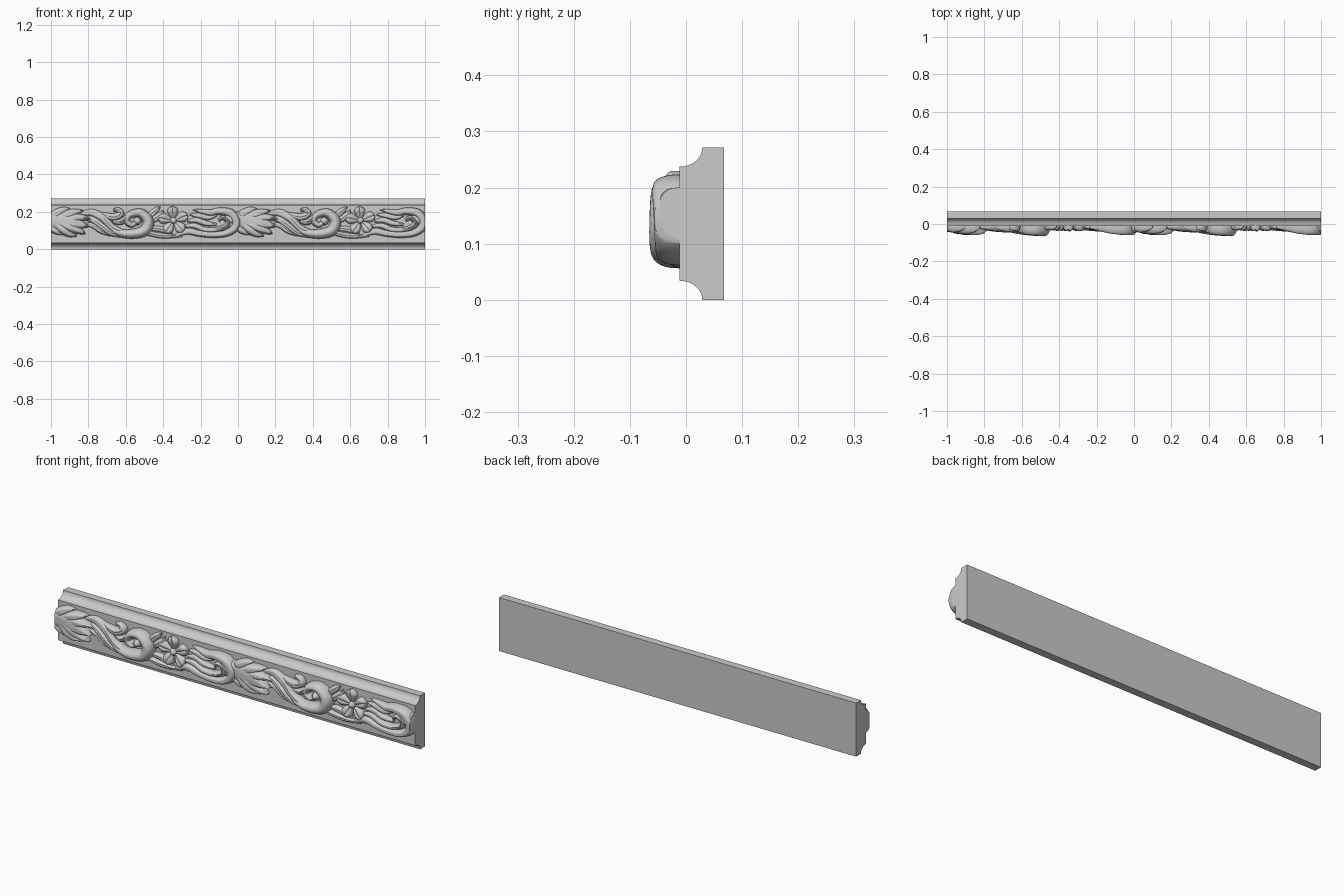
import bpy, bmesh
from math import sin, cos, pi, radians, exp, sqrt
from mathutils import Vector, Matrix

FACE = -0.012          # front plane of the board


def finish(bm, name, angle=40):
    bmesh.ops.recalc_face_normals(bm, faces=bm.faces[:])
    me = bpy.data.meshes.new(name)
    bm.to_mesh(me)
    bm.free()
    ob = bpy.data.objects.new(name, me)
    bpy.context.collection.objects.link(ob)
    bpy.ops.object.select_all(action='DESELECT')
    ob.select_set(True)
    bpy.context.view_layer.objects.active = ob
    bpy.ops.object.shade_smooth_by_angle(angle=radians(angle))
    return ob


def spline(pts, steps=9):
    """Catmull-Rom through (x, z, half width, height) points."""
    P = [Vector(p) for p in pts]
    P = [2 * P[0] - P[1]] + P + [2 * P[-1] - P[-2]]
    out = []
    for i in range(1, len(P) - 2):
        a, b, c, d = P[i - 1:i + 3]
        for s in range(steps):
            t = s / steps
            out.append(0.5 * (2 * b + (c - a) * t + (2 * a - 5 * b + 4 * c - d) * t * t
                              + (3 * b - a - 3 * c + d) * t ** 3))
    return out + [P[-2]]


def stroke(bm, pts, ox, groove=0.0, n=14):
    """Carved leaf or stem: domed section swept along a flat path."""
    S = spline(pts)
    rings = []
    for i, p in enumerate(S):
        q = S[min(i + 1, len(S) - 1)] - S[max(i - 1, 0)]
        t = Vector((q[0], q[1])).normalized()
        w, h = max(p[2], 0.001), max(p[3], 0.002)
        ring = []
        for k in range(n + 1):
            u = -cos(pi * k / n)
            d = h * (sqrt(max(0, 1 - u * u)) ** 0.8 - groove * exp(-(u / 0.22) ** 2))
            ring.append(bm.verts.new((ox + p[0] - t.y * w * u, FACE - d, p[1] + t.x * w * u)))
        for u in (1, -1):
            ring.append(bm.verts.new((ox + p[0] - t.y * w * u, 0.0, p[1] + t.x * w * u)))
        rings.append(ring)
    m = n + 3
    for a, b in zip(rings, rings[1:]):
        for k in range(m):
            bm.faces.new((a[k], a[(k + 1) % m], b[(k + 1) % m], b[k]))
    bm.faces.new(rings[0])
    bm.faces.new(rings[-1])


def ball(bm, x, z, r, h):
    """Rounded boss set into the board."""
    bmesh.ops.create_uvsphere(bm, u_segments=20, v_segments=12, radius=1,
                              matrix=Matrix.Translation((x, FACE, z)) @ Matrix.Diagonal((r, h, r, 1)))


def crop(bm):
    """Trim flush with the ends of the moulding."""
    for s in (-1, 1):
        bmesh.ops.bisect_plane(bm, geom=bm.verts[:] + bm.edges[:] + bm.faces[:],
                               plane_co=(s, 0, 0), plane_no=(s, 0, 0), clear_outer=True)
    bmesh.ops.holes_fill(bm, edges=[e for e in bm.edges if e.is_boundary], sides=0)


# Board with a cove along the upper and lower front edges
half = [(-0.012 + 0.041 * cos(a * pi / 20), 0.034 * sin(a * pi / 20)) for a in range(11)]
prof = [(0.068, 0.0)] + half + [(y, 0.271 - z) for y, z in reversed(half)] + [(0.068, 0.271)]
bm = bmesh.new()
f = bm.faces.new([bm.verts.new((-1, y, z)) for y, z in prof])
ext = bmesh.ops.extrude_face_region(bm, geom=[f])
bmesh.ops.translate(bm, vec=(2, 0, 0), verts=[v for v in ext['geom'] if isinstance(v, bmesh.types.BMVert)])
finish(bm, "moulding_board", 30)

# Ornament strokes for one repeat, each point (x, z, half width, height)
ACANTHUS = [
    [(-.05, .155, .045, .034), (.0, .152, .05, .031), (.07, .15, .05, .043), (.13, .14, .04, .05), (.2, .12, .002, .04)],
    [(-.01, .165, .02, .02), (.03, .19, .024, .034), (.07, .212, .016, .028), (.1, .218, .002, .012)],
    [(.03, .16, .02, .03), (.09, .185, .026, .043), (.14, .2, .016, .036), (.175, .207, .002, .015)],
    [(.06, .155, .02, .04), (.13, .168, .024, .05), (.18, .168, .014, .045), (.215, .16, .002, .025)],
    [(.05, .14, .02, .04), (.11, .115, .026, .05), (.16, .095, .016, .043), (.185, .082, .002, .025)],
    [(.02, .145, .02, .03), (.06, .11, .026, .043), (.1, .082, .018, .036), (.14, .07, .002, .015)],
    [(-.01, .14, .02, .02), (.01, .11, .02, .03), (.04, .09, .014, .026), (.065, .078, .002, .012)],
]
STEMS = [
    [(.16, .19, .008, .012), (.22, .195, .02, .022), (.28, .165, .022, .032), (.33, .115, .02, .036), (.4, .083, .018, .036), (.47, .08, .012, .03)],
    [(.17, .165, .008, .015), (.22, .16, .018, .025), (.27, .125, .019, .032), (.32, .088, .016, .03), (.39, .068, .008, .02)],
    [(.18, .135, .006, .012), (.23, .125, .015, .022), (.27, .098, .015, .025), (.32, .072, .004, .015)],
    [(.26, .19, .01, .015), (.3, .178, .017, .028), (.34, .172, .02, .032), (.375, .19, .017, .032), (.36, .21, .014, .026), (.335, .21, .008, .018)],
    [(.33, .15, .01, .02), (.37, .145, .016, .036), (.4, .165, .015, .036), (.425, .195, .004, .02)],
]
SCROLL = [
    [(.3, .12, .01, .02), (.36, .09, .02, .038), (.43, .082, .026, .048), (.5, .1, .03, .053), (.52, .15, .03, .053),
     (.48, .192, .025, .05), (.425, .185, .02, .045), (.405, .152, .017, .04), (.43, .13, .015, .036), (.455, .142, .012, .036)],
]
SPRIGS = [
    [(.51, .16, .01, .012), (.535, .185, .018, .02), (.565, .212, .014, .02), (.585, .228, .002, .008)],
    [(.53, .15, .01, .012), (.56, .165, .018, .022), (.59, .19, .014, .022), (.6, .212, .002, .008)],
    [(.51, .09, .014, .03), (.57, .075, .014, .022), (.63, .07, .012, .018), (.7, .07, .004, .01)],
    [(.54, .11, .012, .02), (.58, .108, .016, .022), (.62, .095, .012, .02), (.65, .082, .003, .01)],
]
TENDRIL = [
    [(.66, .07, .006, .01), (.73, .095, .017, .022), (.79, .085, .017, .028), (.86, .078, .017, .034), (.93, .084, .018, .043),
     (.978, .11, .022, .046), (.99, .15, .026, .048), (.96, .192, .024, .05), (.9, .203, .02, .045), (.85, .195, .017, .036), (.79, .205, .01, .02), (.76, .21, .002, .01)],
    [(.72, .125, .008, .012), (.77, .125, .014, .022), (.82, .106, .014, .026), (.88, .104, .013, .032), (.935, .122, .014, .038),
     (.948, .15, .014, .04), (.92, .168, .012, .04), (.895, .155, .01, .034)],
    [(.73, .15, .006, .012), (.78, .155, .015, .022), (.83, .138, .014, .026), (.885, .132, .008, .02)],
    [(.74, .185, .004, .01), (.79, .18, .014, .022), (.84, .17, .014, .026), (.885, .182, .008, .022)],
    [(.93, .17, .02, .034), (.97, .165, .035, .043), (1.01, .155, .045, .034), (1.06, .15, .03, .03)],
]

for i, ox in enumerate((-1, 0)):
    side = ("left", "right")[i]
    for name, strokes, groove in (("acanthus_leaf", ACANTHUS, .06), ("stem_leaves", STEMS, .12),
                                  ("scroll", SCROLL, .0), ("sprig_leaves", SPRIGS, .15),
                                  ("tendril_scroll", TENDRIL, .08)):
        bm = bmesh.new()
        for s in strokes:
            stroke(bm, s, ox, groove)
        if name == "scroll":
            ball(bm, ox + .462, .15, .022, .045)
        crop(bm)
        finish(bm, f"{side}_{name}")

    # Five-petalled flower with a round centre
    bm = bmesh.new()
    cx, cz = .655, .153
    for k in range(5):
        a = radians(95 + 72 * k)
        petal = [(cx + r * cos(a), cz + r * .92 * sin(a), w, h) for r, w, h in
                 ((.01, .006, .012), (.03, .019, .018), (.055, .029, .026), (.074, .021, .026), (.083, .004, .018))]
        stroke(bm, petal, ox, .25)
    ball(bm, ox + cx, cz, .019, .028)
    finish(bm, f"{side}_flower")
